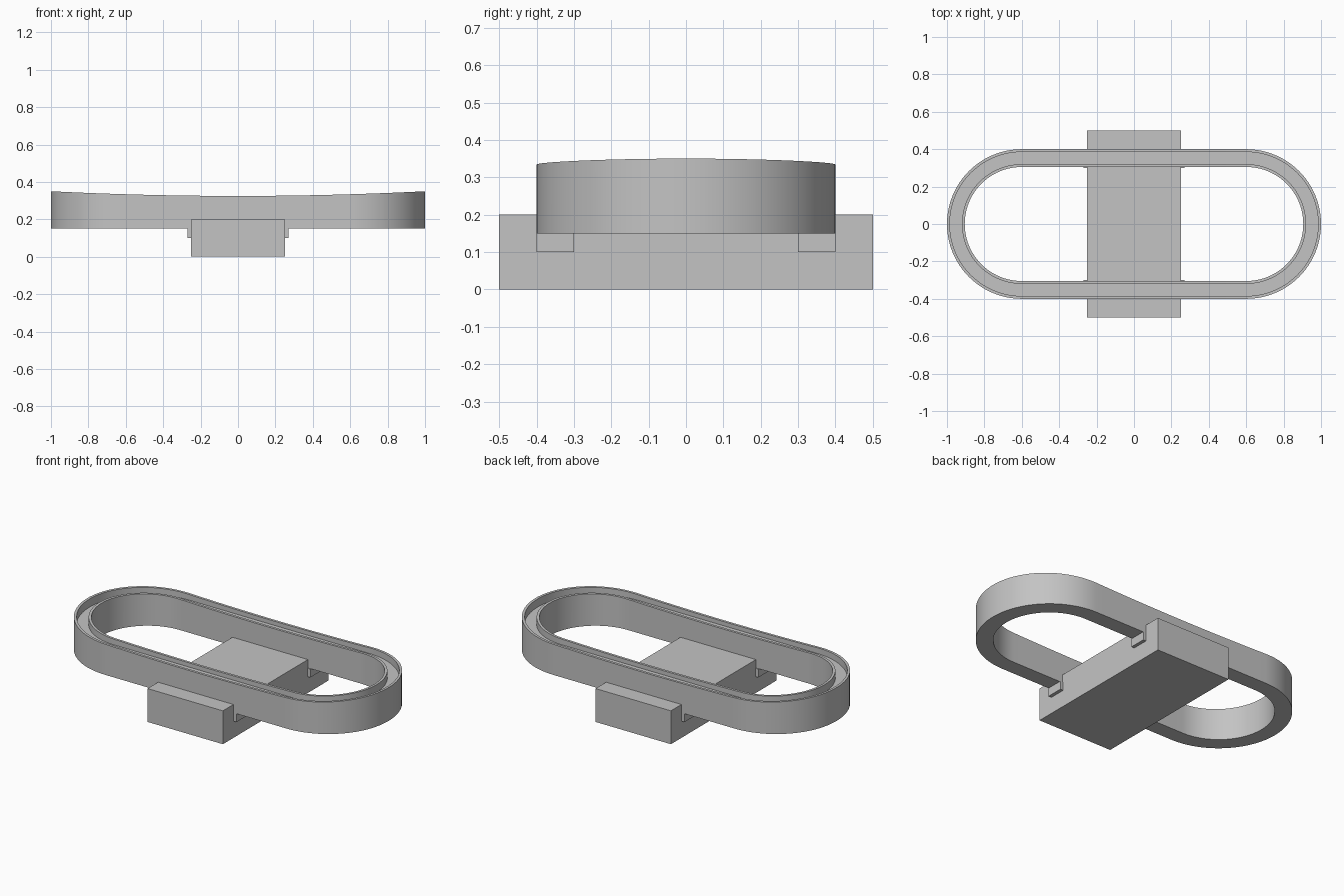
import bpy, bmesh
from math import pi, sin, cos, radians

cube = bpy.data.objects.get("Cube")
if cube:
    bpy.data.objects.remove(cube, do_unlink=True)

grey = bpy.data.materials.new("light grey")
grey.use_nodes = True
colour = (0.55, 0.55, 0.55, 1)
grey.diffuse_color = colour
grey.node_tree.nodes["Principled BSDF"].inputs["Base Color"].default_value = colour

END_X = 0.6        # centre of the rounded ends
BOTTOM = 0.15
FLOOR = 0.30       # channel floor


def rim(x):
    """Height of the gently dished rim."""
    return 0.325 + 0.025 * x * x


def add_object(name, bm):
    bmesh.ops.recalc_face_normals(bm, faces=bm.faces)
    mesh = bpy.data.meshes.new(name)
    bm.to_mesh(mesh)
    bm.free()
    mesh.materials.append(grey)
    obj = bpy.data.objects.new(name, mesh)
    bpy.context.collection.objects.link(obj)
    return obj


def box(name, x, y0, y1, z0, z1):
    bm = bmesh.new()
    bmesh.ops.create_cube(bm, size=1)
    for v in bm.verts:
        v.co.x *= 2 * x
        v.co.y = y0 if v.co.y < 0 else y1
        v.co.z = z0 if v.co.z < 0 else z1
    return add_object(name, bm)


def stadium_path(arc=48, straight=24):
    """Centre x and outward direction for each step around the oval."""
    path = []
    for side in (1, -1):
        start = -pi / 2 if side > 0 else pi / 2
        for i in range(arc + 1):
            a = start + pi * i / arc
            path.append((side * END_X, cos(a), sin(a)))
        for i in range(1, straight):
            path.append((side * END_X * (1 - 2 * i / straight), 0, side))
    return path


# Oval ring with a channel in its top: (radius, fixed height or None for the rim)
section = [(0.4, BOTTOM), (0.4, None), (0.385, None), (0.385, FLOOR),
           (0.32, FLOOR), (0.32, None), (0.305, None), (0.305, BOTTOM)]
bm = bmesh.new()
rings = []
for cx, dx, dy in stadium_path():
    row = []
    for r, z in section:
        x = cx + r * dx
        row.append(bm.verts.new((x, r * dy, rim(x) if z is None else z)))
    rings.append(row)
for i, row in enumerate(rings):
    after = rings[(i + 1) % len(rings)]
    for j in range(len(section)):
        k = (j + 1) % len(section)
        bm.faces.new((row[j], after[j], after[k], row[k]))
ring = add_object("oval_ring", bm)
bpy.context.view_layer.objects.active = ring
ring.select_set(True)
bpy.ops.object.shade_smooth_by_angle(angle=radians(30))

# Block crossing under the ring
box("cross_block", 0.25, -0.5, 0.5, 0, 0.2)

# Tabs below the ring, poking out of the block sides
box("front_tab", 0.27, -0.4, -0.3, 0.1, BOTTOM)
box("back_tab", 0.27, 0.3, 0.4, 0.1, BOTTOM)
